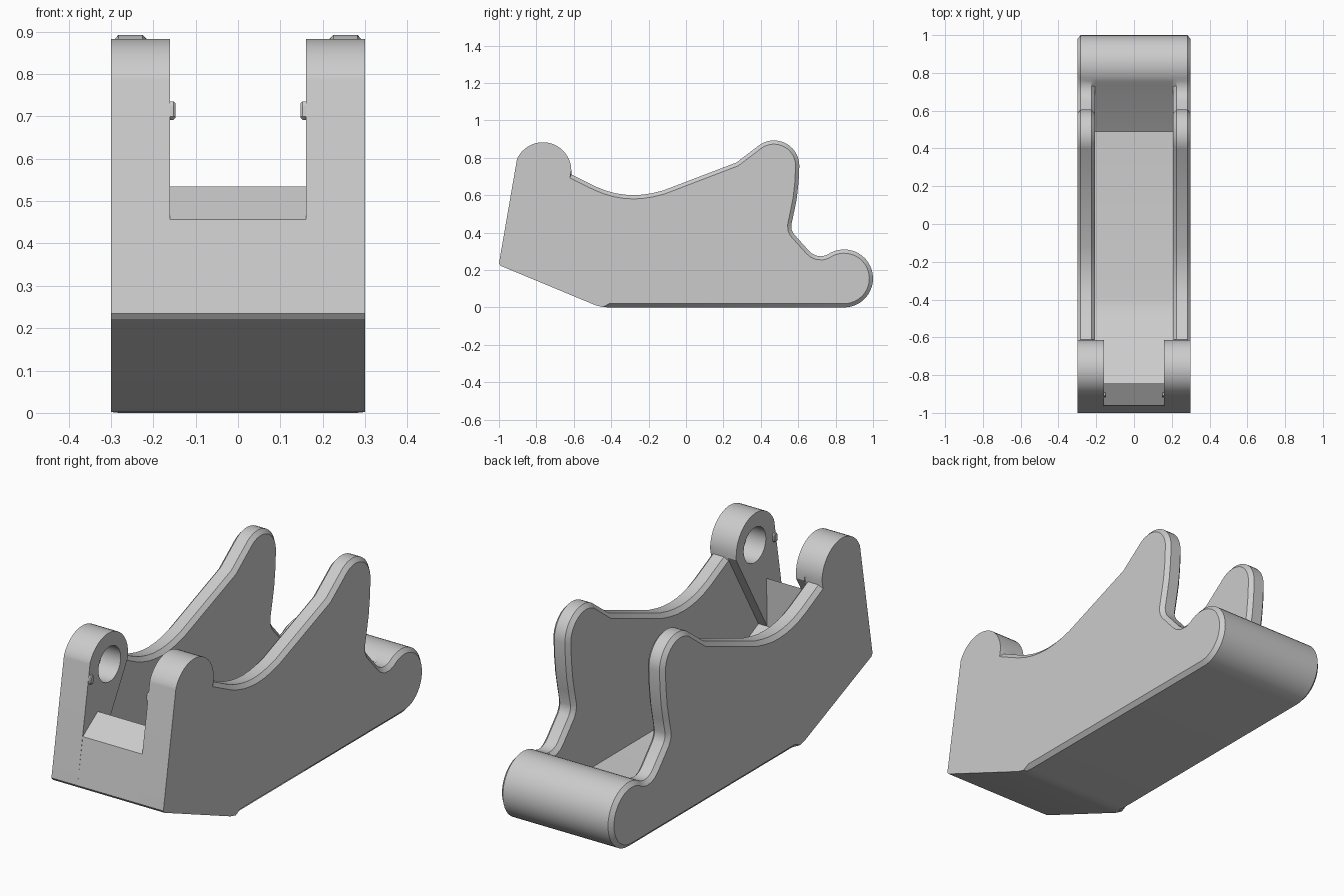
import bpy, bmesh, math
from mathutils import Vector

if "Cube" in bpy.data.objects:
    bpy.data.objects.remove(bpy.data.objects["Cube"])

grey = bpy.data.materials.new("plain grey")
grey.diffuse_color = (0.6, 0.6, 0.6, 1)
grey.use_nodes = True
grey.node_tree.nodes["Principled BSDF"].inputs["Base Color"].default_value = grey.diffuse_color

HALF, INNER, GAP, CH = 0.30, 0.207, 0.16, 0.02


def arc(cy, cz, r, a0, a1, n):
    return [(cy + r * math.cos(math.radians(a0 + (a1 - a0) * i / n)),
             cz + r * math.sin(math.radians(a0 + (a1 - a0) * i / n))) for i in range(n + 1)]


def inset(pts, first, last, d):
    """Shift points first..last (clockwise outline) inwards by d."""
    out = [Vector(p) for p in pts]
    for i in range(first, last + 1):
        a, b, c = (Vector(pts[(i + k) % len(pts)]) for k in (-1, 0, 1))
        e0, e1 = (b - a).normalized(), (c - b).normalized()
        if i == first:
            e0 = e1
        if i == last:
            e1 = e0
        n = Vector((e0.y + e1.y, -e0.x - e1.x)).normalized()
        out[i] = b + n * d / max(0.5, n.dot(Vector((e0.y, -e0.x))))
    return out


def loft(name, sections):
    """Solid through (x, outline) sections."""
    bm = bmesh.new()
    rings = [[bm.verts.new((x, p[0], p[1])) for p in pts] for x, pts in sections]
    n = len(rings[0])
    for r0, r1 in zip(rings, rings[1:]):
        for i in range(n):
            j = (i + 1) % n
            bm.faces.new((r0[i], r0[j], r1[j], r1[i]))
    bm.faces.new(rings[0])
    bm.faces.new(rings[-1])
    bmesh.ops.remove_doubles(bm, verts=bm.verts, dist=1e-5)
    bmesh.ops.recalc_face_normals(bm, faces=bm.faces)
    me = bpy.data.meshes.new(name)
    bm.to_mesh(me)
    bm.free()
    ob = bpy.data.objects.new(name, me)
    bpy.context.collection.objects.link(ob)
    me.materials.append(grey)
    return ob


def activate(ob):
    bpy.ops.object.select_all(action='DESELECT')
    ob.select_set(True)
    bpy.context.view_layer.objects.active = ob


# shared outline pieces, clockwise seen from the right (y, z)
cheek_arc = [(-0.905, 0.785)] + arc(-0.765, 0.731, 0.152, 155, 0, 18)
bar_arc = arc(0.845, 0.155, 0.155, 125, -90, 26)
saddle = [(-0.612, 0.71), (-0.48, 0.645), (-0.43, 0.625), (-0.38, 0.611), (-0.33, 0.603),
          (-0.28, 0.60), (-0.23, 0.603), (-0.18, 0.611), (-0.12, 0.626), (0.27, 0.775)]
horn = arc(0.47, 0.757, 0.136, 122, 0, 14) + [
    (0.602, 0.67), (0.592, 0.58), (0.578, 0.51), (0.563, 0.44), (0.565, 0.415), (0.576, 0.393)]
valley = [(0.655, 0.305), (0.675, 0.287), (0.70, 0.276), (0.73, 0.274)]
belly = [(-0.41, 0.0), (-0.445, 0.002), (-0.485, 0.012), (-0.99, 0.222), (-1.0, 0.235)]

outline = cheek_arc + saddle + horn + valley + bar_arc + belly
start = len(cheek_arc)
inner_end = start + len(saddle + horn + valley) - 1
outer_end = inner_end + len(bar_arc) + 1
outer_ch = inset(outline, start, outer_end, CH)
inner_ch = inset(outline, start, inner_end, CH)

# cheek block, leaning back underneath
cheek = cheek_arc + [(-0.613, 0.71), (-0.85, 0.30), (-0.99, 0.25), (-1.0, 0.235)]

for s, side in ((1, "right"), (-1, "left")):
    wall = loft(side + "_wall", [(s * INNER, inner_ch), (s * (INNER + 0.018), outline),
                                 (s * (HALF - 0.018), outline), (s * HALF, outer_ch)])
    block = loft(side + "_cheek", [(s * GAP, cheek), (s * INNER, cheek)])
    # blind pivot socket
    socket = arc(-0.755, 0.73, 0.085, 360, 0, 32)[:-1]
    cutter = loft("socket_cutter", [(s * 0.1, socket), (s * 0.262, socket)])
    cutter.hide_render = True
    for ob in (wall, block):
        activate(ob)
        m = ob.modifiers.new("socket", 'BOOLEAN')
        m.operation, m.solver, m.object = 'DIFFERENCE', 'EXACT', cutter
        bpy.ops.object.modifier_apply(modifier=m.name)
    bpy.data.objects.remove(cutter)
    # small nub on the inner front edge of the cheek
    nub = [(-0.918, 0.70), (-0.915, 0.725), (-0.908, 0.735), (-0.896, 0.735),
           (-0.89, 0.725), (-0.89, 0.70), (-0.896, 0.692), (-0.91, 0.692)]
    loft(side + "_nub", [(s * 0.148, inset(nub, 0, 7, 0.004)), (s * 0.152, nub), (s * 0.17, nub)])

# middle body: front lip, sloped floor, ramp and roll bar
floor = [(-0.96, 0.457), (-0.845, 0.535), (-0.85, 0.30), (-0.50, 0.125), (-0.46, 0.107),
         (-0.43, 0.098), (-0.39, 0.092), (0.49, 0.09), (0.74, 0.267)]
loft("body_floor", [(-INNER, floor + bar_arc + belly), (INNER, floor + bar_arc + belly)])

for ob in bpy.context.scene.objects:
    activate(ob)
    bpy.ops.object.shade_smooth_by_angle(angle=math.radians(28))
